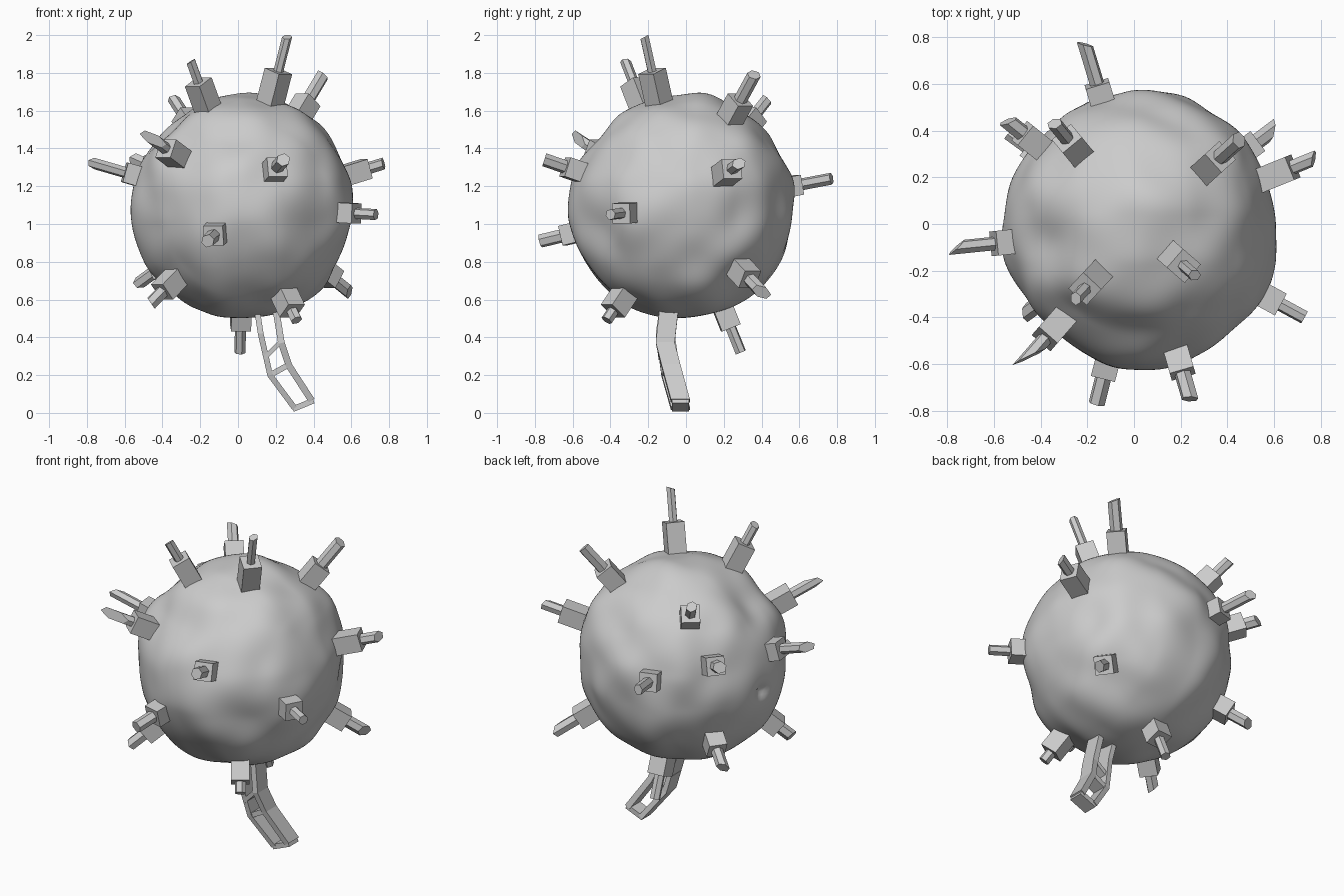
import bpy, bmesh, math
from mathutils import Vector, Matrix, noise

if "Cube" in bpy.data.objects:
    bpy.data.objects.remove(bpy.data.objects["Cube"], do_unlink=True)

grey = bpy.data.materials.new("plain grey")
grey.use_nodes = True
grey.diffuse_color = (0.6, 0.6, 0.6, 1)
grey.node_tree.nodes["Principled BSDF"].inputs["Base Color"].default_value = (0.6, 0.6, 0.6, 1)

CENTRE = Vector((0.03, -0.02, 1.09))
RADIUS = 0.592


def make_object(name, bm, smooth=False):
    mesh = bpy.data.meshes.new(name)
    bmesh.ops.recalc_face_normals(bm, faces=bm.faces)
    bm.to_mesh(mesh)
    bm.free()
    mesh.materials.append(grey)
    for p in mesh.polygons:
        p.use_smooth = smooth
    obj = bpy.data.objects.new(name, mesh)
    bpy.context.collection.objects.link(obj)
    return obj


# Dented ball: gentle noise plus hammered dents (negative) and bulges (positive)
DENTS = [  # direction, depth, width
    ((-0.65, -0.1, 0.75), -0.035, 0.25),
    ((0.0, -0.75, 0.65), -0.03, 0.25),
    ((-0.5, -0.6, 0.65), -0.03, 0.22),
    ((-0.75, -0.5, -0.2), -0.025, 0.25),
    ((0.65, -0.7, -0.2), -0.02, 0.25),
    ((0.9, 0.1, -0.3), -0.025, 0.25),
    ((0.85, 0.5, 0.0), -0.025, 0.22),
    ((0.6, 0.55, 0.6), 0.03, 0.25),
    ((-0.75, 0.6, 0.1), -0.025, 0.3),
    ((0.1, 0.2, 0.97), 0.02, 0.25),
    ((0.1, -0.95, 0.05), 0.02, 0.3),
    ((-0.95, 0.1, -0.08), -0.03, 0.07),
]


def body_radius(d):
    r = RADIUS + 0.022 * noise.noise(d * 2.7 + Vector((3.1, 1.7, 0.4)))
    for axis, depth, width in DENTS:
        gap = (d - Vector(axis).normalized()).length
        r += depth * math.exp(-(gap / width) ** 2)
    return r


bm = bmesh.new()
bmesh.ops.create_icosphere(bm, subdivisions=6, radius=1)
for v in bm.verts:
    d = v.co.normalized()
    v.co = CENTRE + d * body_radius(d)
make_object("dented_ball", bm, smooth=True)


# Horns: a square mounting block with a six-sided rod, pointing outwards
def prism(sides, r, low, high, slant=0.0):
    bm = bmesh.new()
    bmesh.ops.create_cone(bm, cap_ends=True, segments=sides, radius1=r, radius2=r,
                          depth=high - low,
                          matrix=Matrix.Translation((0, 0, (low + high) / 2))
                          @ Matrix.Rotation(math.pi / 4, 4, "Z"))
    for v in bm.verts:
        if v.co.z > (low + high) / 2:
            v.co.z += slant * v.co.x / r
    return bm


HORNS = [  # tip, block reach, rod radius, slant of the broken end
    ((0.26, -0.22, 1.99), 0.76, 0.026, 0.01),
    ((-0.25, -0.32, 1.86), 0.75, 0.028, 0.01),
    ((0.45, 0.36, 1.79), 0.73, 0.036, 0.01),
    ((-0.34, 0.43, 1.66), 0.70, 0.032, 0.01),
    ((-0.45, -0.57, 1.45), 0.70, 0.032, -0.08),
    ((-0.76, -0.10, 1.32), 0.66, 0.03, 0.04),
    ((0.77, 0.28, 1.32), 0.73, 0.032, 0.02),
    ((0.73, -0.40, 1.05), 0.68, 0.03, 0.0),
    ((0.24, -0.75, 1.34), 0.68, 0.036, 0.01),
    ((-0.16, -0.77, 0.91), 0.67, 0.036, 0.0),
    ((-0.46, -0.38, 0.58), 0.70, 0.036, 0.02),
    ((0.31, -0.42, 0.49), 0.71, 0.032, 0.0),
    ((0.59, 0.40, 0.64), 0.71, 0.036, 0.04),
    ((0.01, 0.29, 0.32), 0.69, 0.03, 0.0),
    ((-0.52, 0.38, 0.69), 0.67, 0.034, 0.02),
    ((-0.54, 0.44, 1.34), 0.69, 0.036, 0.02),
    ((-0.21, 0.77, 1.24), 0.66, 0.032, 0.02),
]
for i, (tip, reach, rod, slant) in enumerate(HORNS, 1):
    arm = Vector(tip) - CENTRE
    place = Matrix.Translation(CENTRE) @ arm.to_track_quat("Z", "Y").to_matrix().to_4x4()
    block = make_object(f"mounting_block_{i}", prism(4, 0.075, 0.5, reach))
    horn = make_object(f"horn_rod_{i}", prism(6, rod, 0.5, arm.length, slant))
    block.matrix_world = place
    horn.matrix_world = place


# Broken chain hanging below: flat bars swept along paths
def bar(name, path, width, depth):
    bm = bmesh.new()
    pts = [Vector(p) for p in path]
    rings = []
    for i, p in enumerate(pts):
        t = (pts[min(i + 1, len(pts) - 1)] - pts[max(i - 1, 0)]).normalized()
        side = Vector((0, 1, 0)).cross(t).normalized() * width / 2
        across = Vector((0, depth / 2, 0))
        rings.append([bm.verts.new(p + side * a + across * b)
                      for a, b in ((1, 1), (-1, 1), (-1, -1), (1, -1))])
    for a, b in zip(rings, rings[1:]):
        for k in range(4):
            bm.faces.new((a[k], a[k - 1], b[k - 1], b[k]))
    bm.faces.new(rings[0])
    bm.faces.new(rings[-1])
    make_object(name, bm)


bar("chain_left_rail", [(0.10, -0.09, 0.55), (0.12, -0.11, 0.42), (0.17, -0.08, 0.2),
                        (0.30, -0.03, 0.025)], 0.03, 0.1)
bar("chain_right_rail", [(0.20, -0.09, 0.55), (0.23, -0.11, 0.37), (0.27, -0.08, 0.25),
                         (0.39, -0.03, 0.065)], 0.035, 0.1)
bar("chain_upper_rung", [(0.14, -0.10, 0.29), (0.22, -0.11, 0.37)], 0.025, 0.09)
bar("chain_middle_rung", [(0.17, -0.08, 0.2), (0.26, -0.08, 0.25)], 0.03, 0.09)
bar("chain_end_rung", [(0.29, -0.03, 0.02), (0.40, -0.03, 0.065)], 0.03, 0.09)
